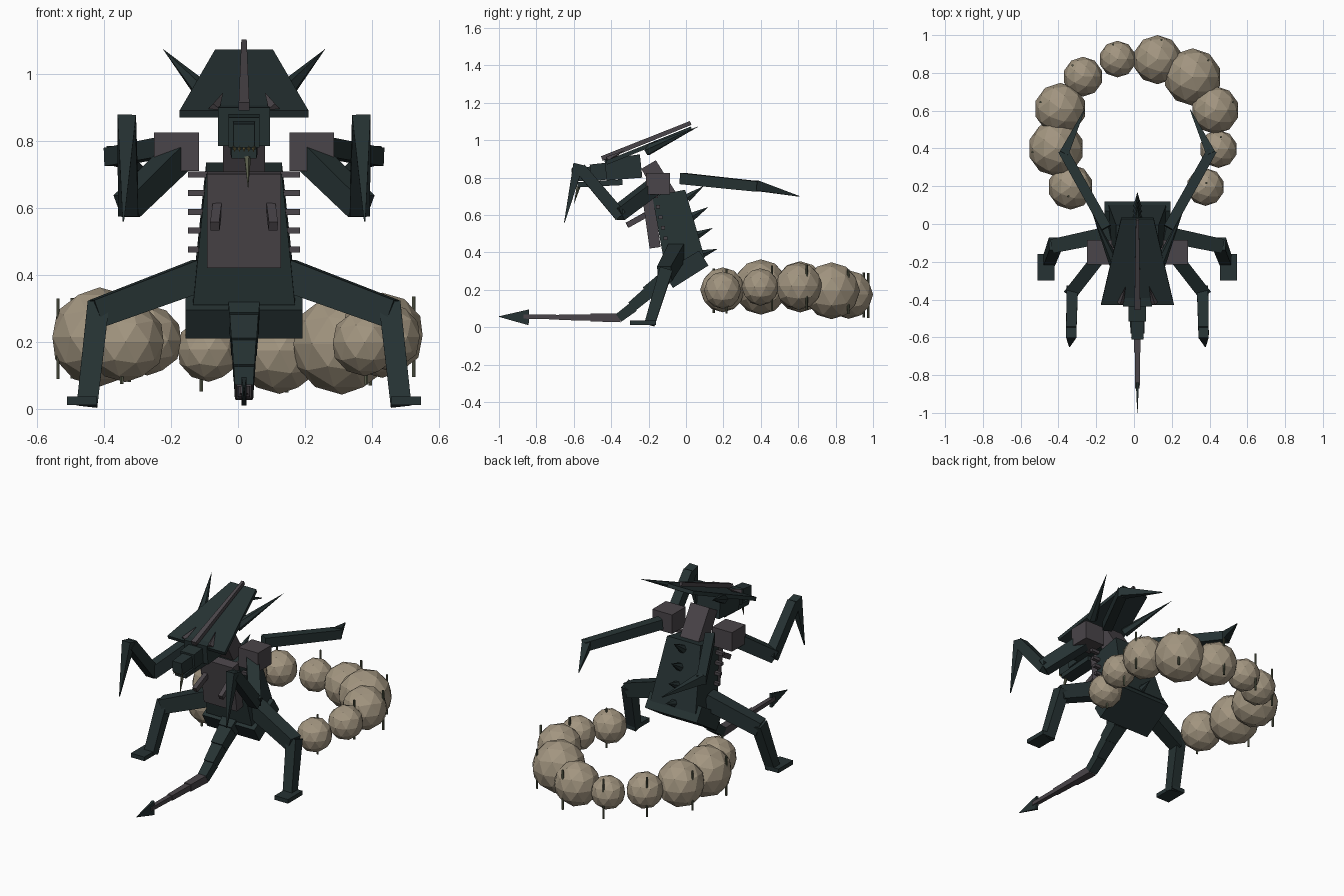
import bpy, math
from mathutils import Vector, Matrix

if "Cube" in bpy.data.objects:
    bpy.data.objects.remove(bpy.data.objects["Cube"])

CX = 0.018  # creature centre line


def mat(name, rgb):
    m = bpy.data.materials.new(name)
    m.diffuse_color = (*rgb, 1)
    m.use_nodes = True
    m.node_tree.nodes["Principled BSDF"].inputs["Base Color"].default_value = m.diffuse_color
    return m


DARK = mat("dark_teal", (0.019, 0.032, 0.033))
GREY = mat("plum_grey", (0.068, 0.059, 0.067))
TAN = mat("tan", (0.36, 0.30, 0.215))
OLIVE = mat("olive", (0.10, 0.11, 0.07))
BONE = mat("bone_yellow", (0.32, 0.25, 0.09))


def mesh(name, verts, faces, m):
    me = bpy.data.meshes.new(name)
    me.from_pydata(verts, [], faces)
    me.materials.append(m)
    ob = bpy.data.objects.new(name, me)
    bpy.context.collection.objects.link(ob)
    return ob


QUADS = [(3, 2, 1, 0), (4, 5, 6, 7)] + [(i, (i + 1) % 4, (i + 1) % 4 + 4, i + 4) for i in range(4)]


def beam(name, a, b, s1, s2, m, ref=(0, 0, 1)):
    """Four-sided bar from a to b; s1 and s2 are (width, height) at the ends."""
    a, b = Vector(a), Vector(b)
    a.x += CX
    b.x += CX
    d = (b - a).normalized()
    side = d.cross(Vector(ref)).normalized()
    up = side.cross(d)
    vs = []
    for p, (w, h) in ((a, s1), (b, s2)):
        for u, v in ((-1, -1), (1, -1), (1, 1), (-1, 1)):
            vs.append(p + side * u * w / 2 + up * v * h / 2)
    return mesh(name, vs, QUADS, m)


def box(name, x, y, z, m):
    """Upright box from ranges."""
    ym, zm = sum(y) / 2, sum(z) / 2
    xm, w = sum(x) / 2, x[1] - x[0]
    s = (w, z[1] - z[0])
    return beam(name, (xm, y[0], zm), (xm, y[1], zm), s, s, m)


def prism(name, profile, widths, m):
    """Side outline of four (y, z) points, each with its own half width."""
    vs = [(CX + s * w, y, z) for s in (-1, 1) for (y, z), w in zip(profile, widths)]
    return mesh(name, vs, QUADS, m)


def spike(name, a, b, r, m, sides=6):
    a, b = Vector(a), Vector(b)
    a.x += CX
    b.x += CX
    rot = (b - a).to_track_quat('Z', 'Y').to_matrix().to_4x4()
    vs = [a + rot @ Vector((r * math.cos(t), r * math.sin(t), 0))
          for t in (2 * math.pi * i / sides for i in range(sides))] + [b]
    faces = [tuple(reversed(range(sides)))] + [(i, (i + 1) % sides, sides) for i in range(sides)]
    return mesh(name, vs, faces, m)


# Body
prism("torso", [(-.11, .31), (.10, .37), (-.005, .735), (-.18, .70)], [.152, .152, .113, .113], DARK)
prism("pelvis", [(-.07, .21), (.12, .33), (.07, .41), (-.12, .295)], [.175] * 4, DARK)
beam("chest_plate", (0, -.165, .425), (0, -.205, .705), (.222, .06), (.222, .06), GREY, (0, -1, 0))
beam("neck", (0, -.10, .70), (0, -.20, .87), (.125, .10), (.125, .09), GREY, (0, -1, 0))

# Back spikes
for i in range(4):
    y, z = .005 + .025 * i, .69 - .1 * i
    spike("back_spike", (0, y, z), (0, y + .09, z + .065 - .012 * i), .026, DARK)

# Head, stepped snout and jaw
beam("head", (0, -.24, .862), (0, -.43, .842), (.155, .125), (.155, .115), DARK)
beam("snout", (0, -.42, .835), (0, -.51, .825), (.092, .09), (.092, .09), DARK)
beam("nose", (0, -.50, .822), (0, -.61, .815), (.066, .075), (.062, .07), DARK)
beam("jaw", (0, -.34, .775), (0, -.58, .762), (.08, .03), (.075, .028), DARK)
for i in range(5):
    x = (i - 2) * .014
    spike("tooth", (x, -.602, .785), (x, -.602, .766), .007, BONE, 4)
spike("tongue", (.01, -.575, .752), (.012, -.60, .655), .011, OLIVE, 5)

# Crest with ridge
beam("crest", (0, -.425, .88), (0, .03, 1.063), (.385, .022), (.172, .022), DARK)
beam("crest_ridge", (0, -.45, .902), (0, .025, 1.092), (.032, .026), (.016, .022), GREY)

for s in (-1, 1):
    # Head horns and brow spikes
    spike("horn", (s * .12, -.21, .945), (s * .243, .07, 1.075), .03, DARK)
    spike("brow_spike", (s * .09, -.42, .895), (s * .062, -.33, .945), .018, GREY, 4)

    # Chest prongs and ribs
    beam("chest_prong", (s * .078, -.19, .615), (s * .087, -.315, .545), (.027, .03), (.027, .03), GREY)
    for i in range(5):
        z = .70 - .056 * i
        y = -.163 + .013 * i
        x = sorted((s * .09, s * .167))
        box("rib", x, (y - .01, y + .012), (z - .009, z + .009), GREY)

    # Shoulders
    box("shoulder", sorted((s * .135, s * .268)), (-.215, -.085), (.71, .825), GREY)

    # Front arms with hooked claws
    elbow, wrist = (s * .35, -.365, .605), (s * .35, -.565, .85)
    beam("front_upper_arm", (s * .19, -.16, .76), elbow, (.07, .08), (.07, .075), DARK)
    beam("front_forearm", (s * .345, -.35, .595), wrist, (.06, .065), (.055, .06), DARK)
    beam("front_claw", (s * .35, -.575, .872), (s * .36, -.65, .56), (.055, .055), (.004, .004), DARK, (0, -1, 0))

    # Rear arms with blades
    beam("rear_upper_arm", (s * .165, -.02, .795), (s * .395, .39, .752), (.055, .06), (.052, .055), DARK)
    beam("rear_blade", (s * .39, .37, .758), (s * .28, .605, .70), (.05, .055), (.004, .004), DARK)

    # Legs
    knee = (s * .44, -.115, .285)
    beam("thigh", (s * .13, -.05, .40), knee, (.085, .095), (.075, .085), DARK)
    beam("shin", (s * .435, -.105, .31), (s * .468, -.195, .015), (.065, .07), (.062, .055), DARK, (0, -1, 0))
    box("foot", sorted((s * .438, s * .528)), (-.30, -.16), (.012, .037), DARK)

# Tail: dark root, grey tip, flat barb
path = [(-.03, .325), (-.12, .255), (-.20, .185), (-.28, .11), (-.35, .05), (-.50, .052), (-.67, .054), (-.86, .057)]
size = [.10, .086, .072, .062, .052, .038, .028]
for i, w in enumerate(size):
    (y1, z1), (y2, z2) = path[i], path[i + 1]
    beam("tail_segment", (0, y1, z1), (0, y2 - .01, z2), (w, w * .9), (w * .88, w * .8), DARK if i < 4 else GREY)
beam("tail_barb", (0, -.84, .053), (0, -1.0, .057), (.016, .085), (.002, .003), DARK)

# Ring of faceted orbs with rods: x, y, z, radius
orbs = [(-.336, .196, .20, .12), (-.413, .40, .215, .148), (-.39, .61, .216, .137),
        (-.27, .78, .205, .105), (-.087, .873, .178, .097), (.124, .87, .175, .13),
        (.31, .778, .195, .152), (.43, .603, .22, .127), (.447, .397, .215, .10),
        (.378, .196, .198, .10)]
rods = [(-.347, .148), (-.537, .38), (-.495, .645), (-.325, .84), (-.11, .95),
        (.146, .975), (.394, .868), (.525, .645), (.46, .46), (.383, .217)]
for (x, y, z, r), (rx, ry) in zip(orbs, rods):
    bpy.ops.mesh.primitive_ico_sphere_add(subdivisions=2, radius=r, location=(x, y, z))
    bpy.context.object.name = "orb"
    bpy.context.object.data.materials.append(TAN)
    bpy.ops.mesh.primitive_cylinder_add(vertices=6, radius=.006, depth=.24, location=(rx, ry, z - .005))
    bpy.context.object.name = "orb_rod"
    bpy.context.object.data.materials.append(OLIVE)

# Make all face normals point outward
import bmesh
for ob in bpy.context.collection.objects:
    bm = bmesh.new()
    bm.from_mesh(ob.data)
    bmesh.ops.recalc_face_normals(bm, faces=bm.faces)
    bm.to_mesh(ob.data)
    bm.free()
